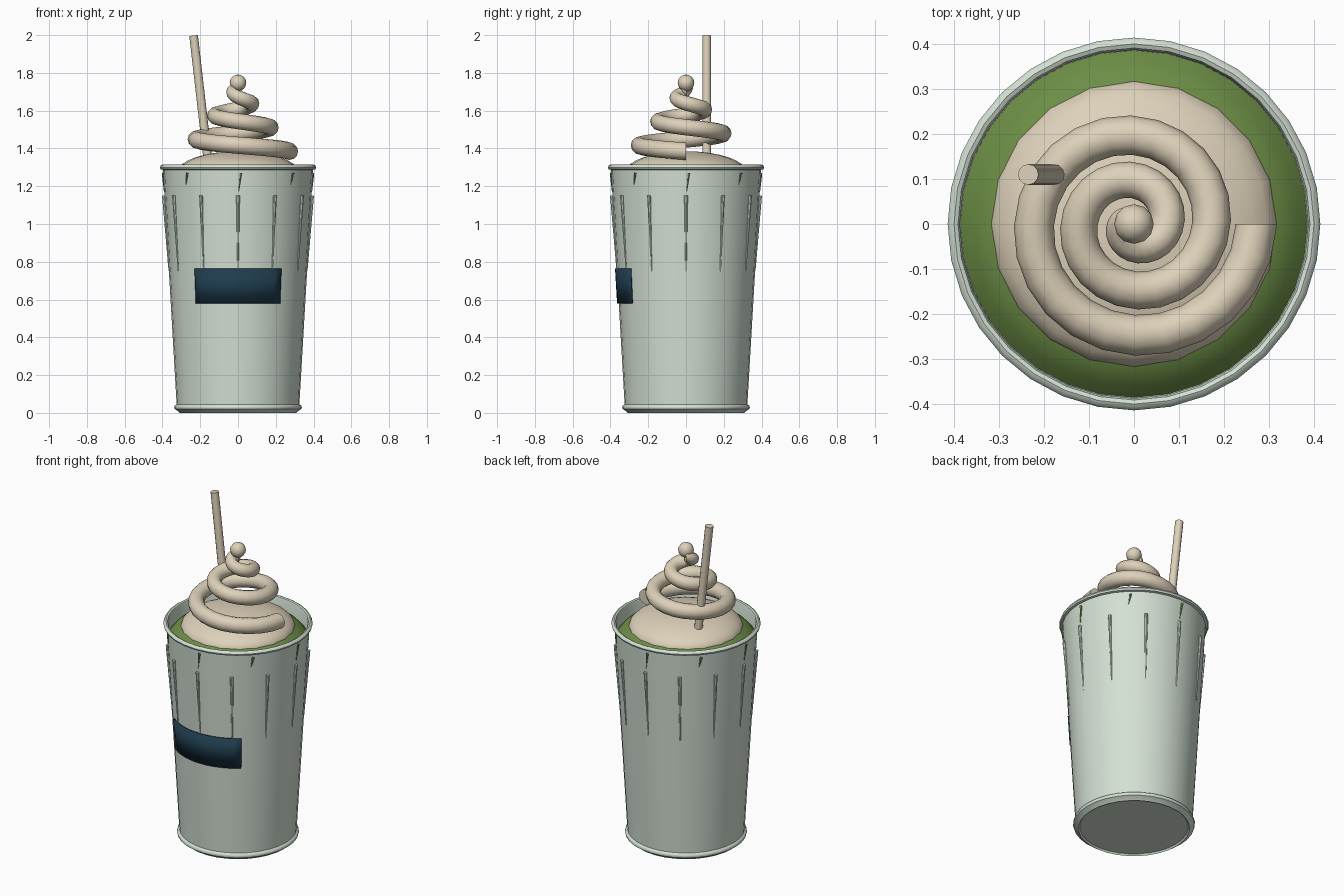
import bpy, bmesh, math
from mathutils import Vector

cube = bpy.data.objects.get("Cube")
if cube:
    bpy.data.objects.remove(cube, do_unlink=True)


def make_material(name, rgb):
    mat = bpy.data.materials.new(name)
    mat.use_nodes = True
    mat.diffuse_color = (*rgb, 1)
    mat.node_tree.nodes["Principled BSDF"].inputs["Base Color"].default_value = (*rgb, 1)
    return mat


MINT = make_material("pale mint", (0.66, 0.75, 0.66))
CREAM = make_material("cream", (0.73, 0.64, 0.49))
GREEN = make_material("leaf green", (0.15, 0.27, 0.06))
NAVY = make_material("dark blue", (0.013, 0.045, 0.075))


def finish(name, bm, mat, angle=40):
    bmesh.ops.recalc_face_normals(bm, faces=bm.faces)
    mesh = bpy.data.meshes.new(name)
    bm.to_mesh(mesh)
    bm.free()
    obj = bpy.data.objects.new(name, mesh)
    bpy.context.collection.objects.link(obj)
    mesh.materials.append(mat)
    bpy.ops.object.select_all(action="DESELECT")
    obj.select_set(True)
    bpy.context.view_layer.objects.active = obj
    bpy.ops.object.shade_smooth_by_angle(angle=math.radians(angle))
    return obj


def lathe(name, profile, mat, steps=32):
    bm = bmesh.new()
    verts = [bm.verts.new((r, 0, z)) for r, z in profile]
    edges = [bm.edges.new(pair) for pair in zip(verts, verts[1:])]
    bmesh.ops.spin(bm, geom=verts + edges, cent=(0, 0, 0), axis=(0, 0, 1),
                   angle=math.tau, steps=steps)
    bmesh.ops.remove_doubles(bm, verts=bm.verts, dist=0.0001)
    return finish(name, bm, mat)


def add_rod(bm, low, high, r_low, r_high, sides):
    low, high = Vector(low), Vector(high)
    axis = high - low
    made = bmesh.ops.create_cone(bm, cap_ends=True, segments=sides, radius1=r_low,
                                 radius2=r_high, depth=axis.length)
    turn = axis.to_track_quat("Z", "Y")
    for v in made["verts"]:
        v.co = turn @ v.co + (low + high) / 2


def on_wall(angle, z, offset=0.0):
    """Point on the tapered cup wall; angle zero is the front."""
    r = 0.325 + (z - 0.045) * 0.058 + offset
    return Vector((r * math.sin(angle), -r * math.cos(angle), z))


# Cup with foot ring, rolled rim and inner wall
lathe("cup", [(0, 0.01), (0.3, 0.01), (0.308, 0), (0.322, 0.012), (0.335, 0.02),
              (0.338, 0.03), (0.334, 0.04), (0.325, 0.045), (0.397, 1.287),
              (0.41, 1.29), (0.414, 1.3), (0.409, 1.31), (0.4, 1.314),
              (0.391, 1.31), (0.387, 1.3), (0.384, 1.15), (0, 1.15)], MINT)

# Drink surface bulging up inside the rim
lathe("drink", [(0, 1.16), (0.386, 1.16), (0.386, 1.225), (0.36, 1.255),
                (0.33, 1.28), (0.28, 1.3), (0, 1.31)], GREEN)

# Cream mound
mound = [(0.32 * math.cos(t * math.pi / 16), 1.275 + 0.11 * math.sin(t * math.pi / 16))
         for t in range(9)]
lathe("cream_mound", [(0, 1.25), (0.31, 1.25)] + mound, CREAM, 20)

# Whipped cream swirl: a tube along a rising, narrowing spiral
TURNS, STEPS, SIDES = 2.65, 64, 12
bm = bmesh.new()
rings = []
for i in range(STEPS + 1):
    t = TURNS * i / STEPS
    a = -math.tau * t
    out = Vector((math.cos(a), math.sin(a), 0))
    centre = out * (0.272 - 0.1 * t) + Vector((0, 0, 1.385 + 0.127 * t))
    thick = 0.046 - 0.003 * t
    rings.append([bm.verts.new(centre + thick * (out * math.cos(s * math.tau / SIDES)
                  + Vector((0, 0, math.sin(s * math.tau / SIDES)))))
                  for s in range(SIDES)])
for a, b in zip(rings, rings[1:]):
    for s in range(SIDES):
        n = (s + 1) % SIDES
        bm.faces.new((a[s], a[n], b[n], b[s]))
bm.faces.new(rings[0])
bm.faces.new(rings[-1])
finish("cream_swirl", bm, CREAM, 60)

# Round tip on the swirl
bm = bmesh.new()
bmesh.ops.create_uvsphere(bm, u_segments=12, v_segments=8, radius=0.044)
bmesh.ops.translate(bm, verts=bm.verts, vec=(0, 0, 1.747))
finish("cream_tip", bm, CREAM, 60)

# Leaning straw
bm = bmesh.new()
add_rod(bm, (-0.155, 0.11, 1.3), (-0.235, 0.11, 1.998), 0.023, 0.023, 12)
finish("straw", bm, CREAM)

# Thin ridges running down the upper wall
bm = bmesh.new()
for i in range(12):
    a = i * math.tau / 12
    add_rod(bm, on_wall(a, 0.75, -0.001), on_wall(a, 1.15, 0.003), 0.003, 0.01, 8)
finish("wall_ridges", bm, MINT)

# Small green drips below the rim
bm = bmesh.new()
for i in range(8):
    a = i * math.tau / 8
    low = 1.17 if i % 2 == 0 else 1.21
    add_rod(bm, on_wall(a + 0.01, low), on_wall(a + 0.04, 1.27), 0.002, 0.008, 6)
finish("green_drips", bm, GREEN)

# Plain label wrapped on the front
bm = bmesh.new()
COLS, HALF = 12, 0.66
columns = [[bm.verts.new(on_wall(HALF * (2 * i / COLS - 1), z, 0.009)) for z in (0.58, 0.765)]
           for i in range(COLS + 1)]
for a, b in zip(columns, columns[1:]):
    bm.faces.new((a[0], b[0], b[1], a[1]))
label = finish("front_label", bm, NAVY)
solid = label.modifiers.new("thickness", "SOLIDIFY")
solid.thickness = 0.009
solid.offset = -1 if label.data.polygons[COLS // 2].normal.y < 0 else 1
